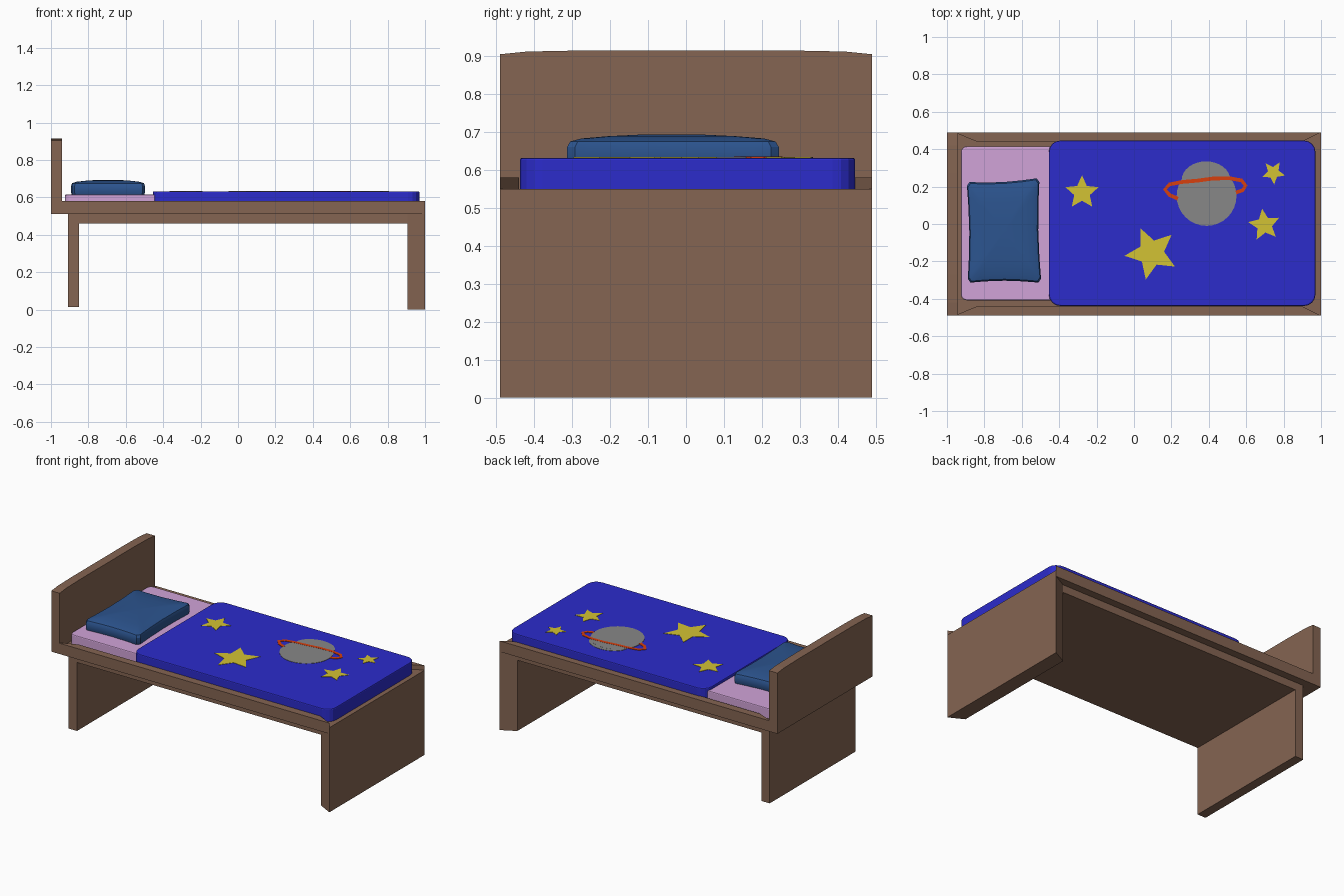
import bpy, bmesh, math
from mathutils import Vector

if "Cube" in bpy.data.objects:
    bpy.data.objects.remove(bpy.data.objects["Cube"])


def material(name, rgb):
    m = bpy.data.materials.new(name)
    m.diffuse_color = (*rgb, 1)
    m.use_nodes = True
    m.node_tree.nodes["Principled BSDF"].inputs["Base Color"].default_value = m.diffuse_color
    return m


WOOD = material("brown wood", (0.233, 0.129, 0.084))
PINK = material("lilac sheet", (0.64, 0.37, 0.69))
BLUE = material("royal blue", (0.025, 0.025, 0.60))
NAVY = material("pillow blue", (0.025, 0.089, 0.274))
GREY = material("planet grey", (0.243, 0.243, 0.243))
YELLOW = material("star yellow", (0.65, 0.54, 0.033))
RED = material("ring orange red", (0.69, 0.05, 0.004))


def loft(name, rings, mat, smooth=False):
    """Closed solid through rings of 3D points, capped at both ends."""
    bm = bmesh.new()
    loops = [[bm.verts.new(p) for p in r] for r in rings]
    n = len(loops[0])
    for a, b in zip(loops, loops[1:]):
        for i in range(n):
            j = (i + 1) % n
            bm.faces.new((a[i], a[j], b[j], b[i]))
    bm.faces.new(loops[0][::-1])
    bm.faces.new(loops[-1])
    bmesh.ops.recalc_face_normals(bm, faces=bm.faces)
    me = bpy.data.meshes.new(name)
    bm.to_mesh(me)
    bm.free()
    me.materials.append(mat)
    ob = bpy.data.objects.new(name, me)
    bpy.context.collection.objects.link(ob)
    if smooth:
        bpy.context.view_layer.objects.active = ob
        ob.select_set(True)
        bpy.ops.object.shade_smooth_by_angle(angle=math.radians(30))
        ob.select_set(False)
    return ob


def prism(name, outline, z0, z1, mat):
    return loft(name, [[(x, y, z) for x, y in outline] for z in (z0, z1)], mat)


def rect(x0, x1, y0, y1):
    return [(x0, y0), (x1, y0), (x1, y1), (x0, y1)]


def rounded(x0, x1, y0, y1, r, inset=0.0, seg=4):
    x0, x1, y0, y1 = x0 + inset, x1 - inset, y0 + inset, y1 - inset
    pts = []
    for k, (cx, cy) in enumerate(((x1 - r, y1 - r), (x0 + r, y1 - r),
                                  (x0 + r, y0 + r), (x1 - r, y0 + r))):
        for i in range(seg + 1):
            a = math.pi / 2 * (k + i / seg)
            pts.append((cx + r * math.cos(a), cy + r * math.sin(a)))
    return pts


# Bed frame: slab, recessed under-box, mitred side rails
prism("base_slab", rect(-1, 1, -0.49, 0.49), 0.51, 0.55, WOOD)
prism("under_box", rect(-0.91, 0.95, -0.44, 0.44), 0.46, 0.51, WOOD)
for s, side in ((-1, "front"), (1, "back")):
    prism(side + "_rail", [(-0.96, s * 0.49), (1, s * 0.49), (0.9, s * 0.44), (-0.84, s * 0.44)],
          0.55, 0.58, WOOD)

# End supports
prism("head_leg", rect(-0.91, -0.85, -0.44, 0.44), 0.015, 0.46, WOOD)
prism("foot_leg", [(1, -0.49), (1, 0.49), (0.905, 0.44), (0.905, -0.44)], 0, 0.51, WOOD)

# Headboard with a shallow arched top
arch = [(-0.49, 0.51), (0.49, 0.51), (0.49, 0.905), (0.42, 0.912), (0.27, 0.915),
        (-0.27, 0.915), (-0.42, 0.912), (-0.49, 0.905)]
loft("headboard", [[(x, y, z) for y, z in arch] for x in (-1, -0.94)], WOOD)


# Mattress and blanket with softly bevelled top edges
def pad(name, box, r, z0, z1, bev, mat):
    levels = ((0, z0), (0, z1 - bev), (bev * 0.3, z1 - bev * 0.3), (bev, z1))
    loft(name, [[(x, y, z) for x, y in rounded(*box, r, i)] for i, z in levels], mat)


pad("mattress", (-0.925, 0.9, -0.408, 0.415), 0.03, 0.55, 0.615, 0.006, PINK)
pad("blanket", (-0.455, 0.97, -0.438, 0.446), 0.06, 0.55, 0.632, 0.006, BLUE)

# Pillow: pinched outline rising to a low dome
corners = [(-0.895, 0.225), (-0.89, -0.315), (-0.495, -0.315), (-0.505, 0.247)]
centre = Vector((-0.695, -0.04))
outline = []
for k in range(4):
    a, b = Vector(corners[k]), Vector(corners[(k + 1) % 4])
    inward = (centre - (a + b) / 2).normalized()
    for t in (0.04, 0.12, 0.25, 0.5, 0.75, 0.88, 0.96):
        outline.append(a.lerp(b, t) + inward * 0.012 * math.sin(math.pi * t))
rings = []
for s, z in ((0.98, 0.612), (1, 0.63), (1, 0.66), (0.97, 0.675), (0.86, 0.683),
             (0.6, 0.689), (0.3, 0.693), (0.08, 0.694)):
    rings.append([(*(centre + (p - centre) * s), z) for p in outline])
loft("pillow", rings, NAVY, smooth=True)

# Blanket pattern: thin plates on the top surface
TOP = 0.631


def star(i, cx, cy, r, deg):
    pts = []
    for k in range(10):
        a = math.radians(deg + 36 * k)
        q = r if k % 2 == 0 else r * 0.47
        pts.append((cx + q * math.cos(a), cy + q * math.sin(a)))
    prism(f"star_{i}", pts, TOP, 0.634, YELLOW)


for i, spec in enumerate(((-0.278, 0.168, 0.093, 90), (0.093, -0.155, 0.145, 114),
                          (0.697, -0.005, 0.088, 98), (0.745, 0.275, 0.064, 58))):
    star(i + 1, *spec)


def ellipse(cx, cy, rx, ry, n=32):
    return [(cx + rx * math.cos(2 * math.pi * k / n), cy + ry * math.sin(2 * math.pi * k / n))
            for k in range(n)]


prism("planet", ellipse(0.388, 0.15, 0.16, 0.16), TOP, 0.634, GREY)
prism("planet_cap", ellipse(0.385, 0.235, 0.13, 0.1), TOP, 0.6336, GREY)

# Planet ring: open hoop with a gap where it passes behind the planet
path = [Vector(p) for p in ((0.235, 0.135), (0.19, 0.155), (0.165, 0.185), (0.19, 0.212),
                            (0.26, 0.225), (0.34, 0.232), (0.42, 0.243), (0.51, 0.245),
                            (0.575, 0.233), (0.597, 0.205), (0.58, 0.18), (0.545, 0.168))]
left, right = [], []
for i, p in enumerate(path):
    d = (path[min(i + 1, len(path) - 1)] - path[max(i - 1, 0)]).normalized()
    n = Vector((-d.y, d.x)) * 0.01
    left.append(p + n)
    right.append(p - n)
prism("planet_ring", left + right[::-1], TOP, 0.6348, RED)
